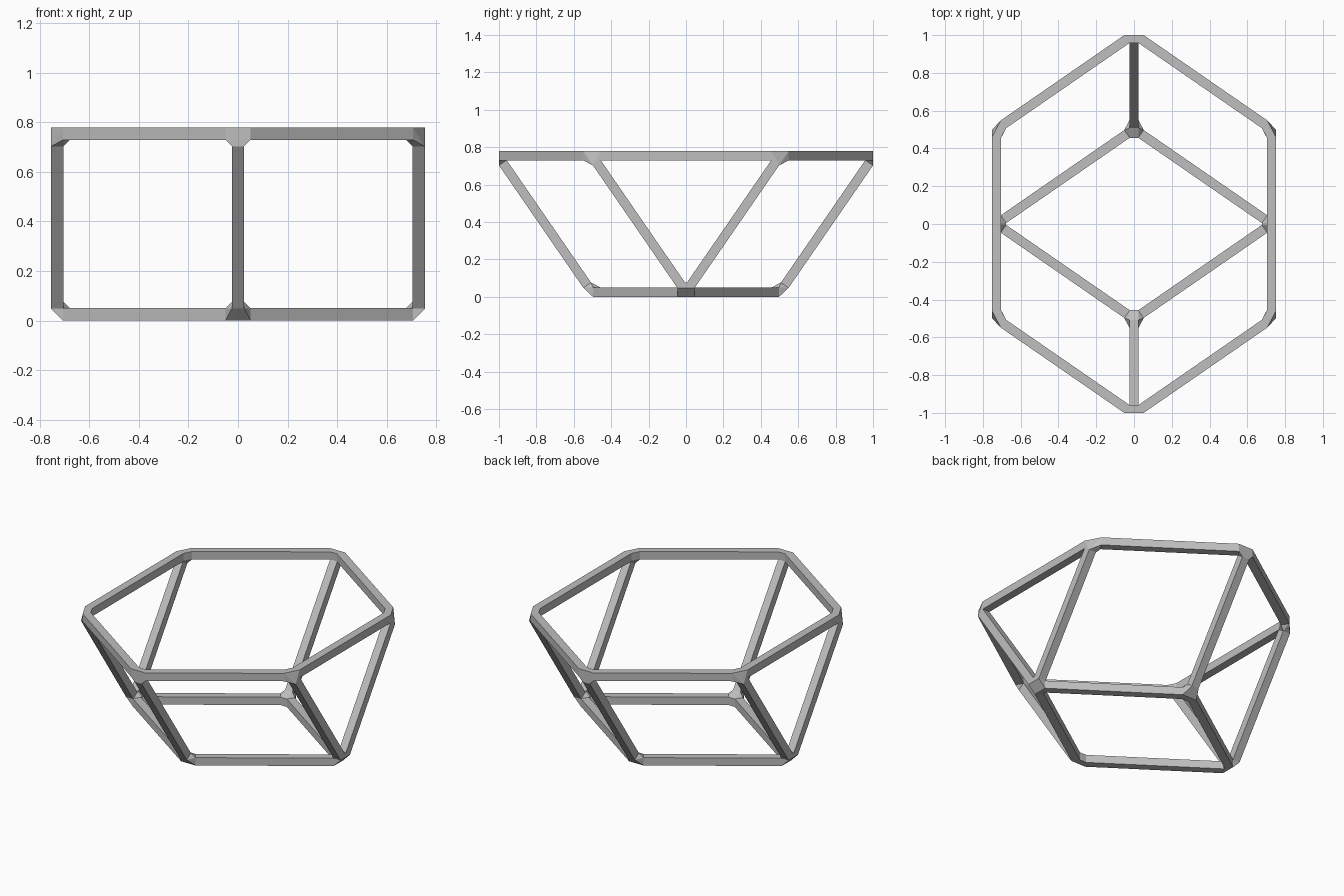
import bpy
import bmesh
from mathutils import Vector

HALF = 0.025      # half the bar thickness
GAP = 0.045       # distance from a node to where its bars end
X, Y, LOW, HIGH = 0.728, 1.005, 0.025, 0.754

cube = bpy.data.objects.get("Cube")
if cube:
    bpy.data.objects.remove(cube, do_unlink=True)

grey = bpy.data.materials.new("plain_grey")
grey.use_nodes = True
colour = (0.52, 0.52, 0.52, 1)
grey.diffuse_color = colour
grey.node_tree.nodes["Principled BSDF"].inputs["Base Color"].default_value = colour

# Nodes: an upper hexagon and a lower rhombus
nodes = {}
for end, s in (("front", -1), ("back", 1)):
    nodes["top_" + end] = Vector((0, s * Y, HIGH))
    nodes["base_" + end] = Vector((0, s * Y / 2, LOW))
    for side, m in (("left", 1), ("right", -1)):
        nodes[f"top_{end}_{side}"] = Vector((m * X, s * Y / 2, HIGH))
        nodes["base_" + side] = Vector((m * X, 0, LOW))

# Bars between nodes
bars = []
for end in ("front", "back"):
    bars.append((end + "_strut", "top_" + end, "base_" + end))
    for side in ("left", "right"):
        corner = f"top_{end}_{side}"
        bars.append((f"{end}_{side}_top_rail", "top_" + end, corner))
        bars.append((f"{end}_{side}_base_rail", "base_" + end, "base_" + side))
        bars.append((f"{end}_{side}_strut", corner, "base_" + side))
for side in ("left", "right"):
    bars.append((side + "_top_rail", "top_front_" + side, "top_back_" + side))


def hull_object(name, points):
    """Make a flat-shaded convex solid around the points."""
    bm = bmesh.new()
    for p in points:
        bm.verts.new(p)
    result = bmesh.ops.convex_hull(bm, input=bm.verts)
    spare = [v for v in result["geom_interior"] if isinstance(v, bmesh.types.BMVert)]
    bmesh.ops.delete(bm, geom=spare, context="VERTS")
    bmesh.ops.dissolve_limit(bm, angle_limit=0.01, verts=bm.verts, edges=bm.edges)
    bmesh.ops.recalc_face_normals(bm, faces=bm.faces)
    mesh = bpy.data.meshes.new(name)
    bm.to_mesh(mesh)
    bm.free()
    mesh.materials.append(grey)
    obj = bpy.data.objects.new(name, mesh)
    bpy.context.collection.objects.link(obj)


def end_square(start, direction):
    """Square bar end, a gap away from its node."""
    if abs(direction.z) > 0.01:
        across = Vector((1, 0, 0))
    else:
        across = direction.cross(Vector((0, 0, 1)))
    up = across.cross(direction)
    centre = start + direction * GAP
    return [centre + (across * i + up * j) * HALF for i in (-1, 1) for j in (-1, 1)]


# Square bars, and joints wrapped around the bar ends
joints = {key: [] for key in nodes}
for name, a, b in bars:
    direction = (nodes[b] - nodes[a]).normalized()
    first = end_square(nodes[a], direction)
    last = end_square(nodes[b], -direction)
    hull_object(name, first + last)
    joints[a] += first
    joints[b] += last

for key, points in joints.items():
    hull_object(key + "_joint", points)
